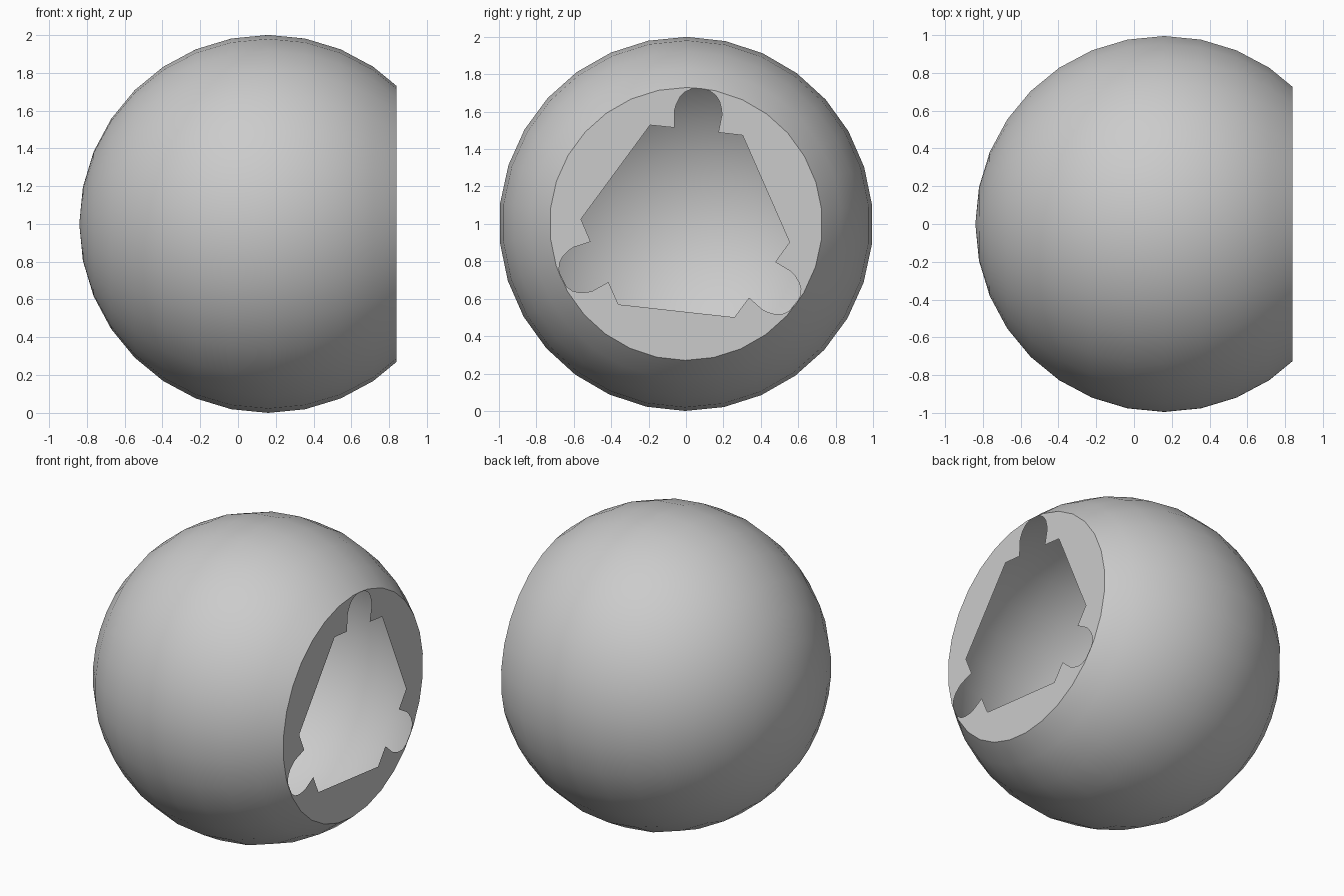
import bpy, bmesh
from math import sin, cos, radians
from mathutils import Matrix, Vector

if "Cube" in bpy.data.objects:
    bpy.data.objects.remove(bpy.data.objects["Cube"])

CENTRE = Vector((0.16, 0, 1))
CUT_X = 0.84
TIP_ANGLE = 83.7          # direction of the first lobe in the y-z plane

bm = bmesh.new()

# Spherical shell with its pole along x, cut flat on the right
bmesh.ops.create_uvsphere(bm, u_segments=30, v_segments=16, radius=1)
turn = Matrix.Rotation(radians(TIP_ANGLE - 90), 4, 'X') @ Matrix.Rotation(radians(90), 4, 'Y')
bmesh.ops.transform(bm, matrix=Matrix.Translation(CENTRE) @ turn, verts=bm.verts)
bmesh.ops.bisect_plane(bm, geom=bm.verts[:] + bm.edges[:] + bm.faces[:],
                       plane_co=(CUT_X, 0, 0), plane_no=(1, 0, 0), clear_outer=True)
rim = [e for e in bm.edges if e.is_boundary]

# Opening outline: one third as (sideways, outward), repeated three times
half_lobe = [(0.118, 0.505), (0.127, 0.60), (0.122, 0.63), (0.107, 0.67),
             (0.084, 0.70), (0.05, 0.72)]
third = ([(0.249, 0.504)] + half_lobe + [(0, 0.728)]
         + [(-u, v) for u, v in reversed(half_lobe)] + [(-0.249, 0.504)])
outline = []
for k in range(3):
    a = radians(TIP_ANGLE - 120 * k)
    for u, v in reversed(third):
        y = v * cos(a) + u * sin(a)
        z = v * sin(a) - u * cos(a)
        outline.append(bm.verts.new((CUT_X, y, 1 + z)))
hole = [bm.edges.new((p, q)) for p, q in zip(outline, outline[1:] + outline[:1])]

# Flat face between the rim and the opening
bmesh.ops.triangle_fill(bm, edges=rim + hole, use_beauty=True, normal=(1, 0, 0))
for f in bm.faces:
    f.normal_update()
    if f.normal.dot(f.calc_center_median() - CENTRE) < 0:
        f.normal_flip()

mesh = bpy.data.meshes.new("hollow_ball")
bm.to_mesh(mesh)
bm.free()
ball = bpy.data.objects.new("hollow_ball", mesh)
bpy.context.collection.objects.link(ball)
bpy.context.view_layer.objects.active = ball
ball.select_set(True)
bpy.ops.object.shade_smooth_by_angle(angle=radians(30))
